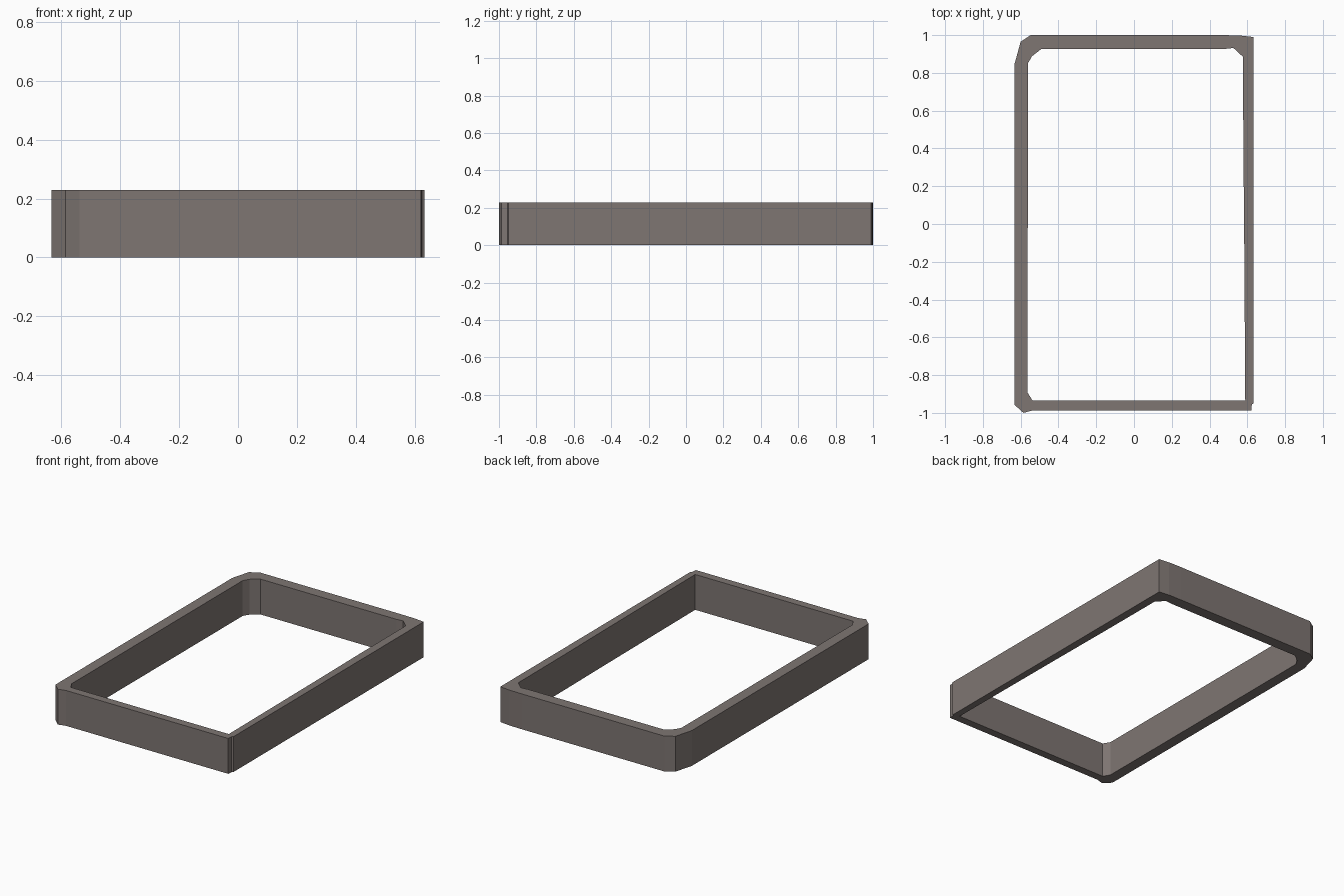
import bpy, bmesh
from mathutils import Vector

if "Cube" in bpy.data.objects:
    bpy.data.objects.remove(bpy.data.objects["Cube"])

HEIGHT = 0.228

# Outline of the outside wall, seen from above
OUTER = [(-0.633, 0.845), (-0.60, 0.965), (-0.547, 1.0), (0.47, 1.0),
         (0.56, 0.998), (0.632, 0.99), (0.632, -0.95), (0.624, -0.955),
         (0.621, -0.987), (-0.537, -0.987), (-0.585, -1.0), (-0.633, -0.957)]
# Outline of the opening
INNER = [(-0.562, 0.85), (-0.54, 0.888), (-0.49, 0.927), (0.483, 0.927),
         (0.526, 0.932), (0.577, 0.885), (0.579, 0.4), (0.583, 0.0),
         (0.589, -0.935), (-0.537, -0.935), (-0.563, -0.893)]

mat = bpy.data.materials.new("warm grey")
mat.diffuse_color = (0.21, 0.18, 0.17, 1)
mat.use_nodes = True
mat.node_tree.nodes["Principled BSDF"].inputs["Base Color"].default_value = mat.diffuse_color


def add_loop(bm, points):
    verts = [bm.verts.new((x, y, 0)) for x, y in points]
    return [bm.edges.new((verts[i - 1], verts[i])) for i in range(len(verts))]


# Flat ring between both outlines, raised into a wall
bm = bmesh.new()
edges = add_loop(bm, OUTER) + add_loop(bm, INNER)
bmesh.ops.triangle_fill(bm, edges=edges, use_beauty=True, use_dissolve=False)
ring = bmesh.ops.extrude_face_region(bm, geom=bm.faces[:], use_keep_orig=True)
top = [g for g in ring["geom"] if isinstance(g, bmesh.types.BMVert)]
bmesh.ops.translate(bm, verts=top, vec=Vector((0, 0, HEIGHT)))
bmesh.ops.recalc_face_normals(bm, faces=bm.faces[:])

mesh = bpy.data.meshes.new("rectangular_frame")
bm.to_mesh(mesh)
bm.free()
mesh.materials.append(mat)
frame = bpy.data.objects.new("rectangular_frame", mesh)
bpy.context.collection.objects.link(frame)
